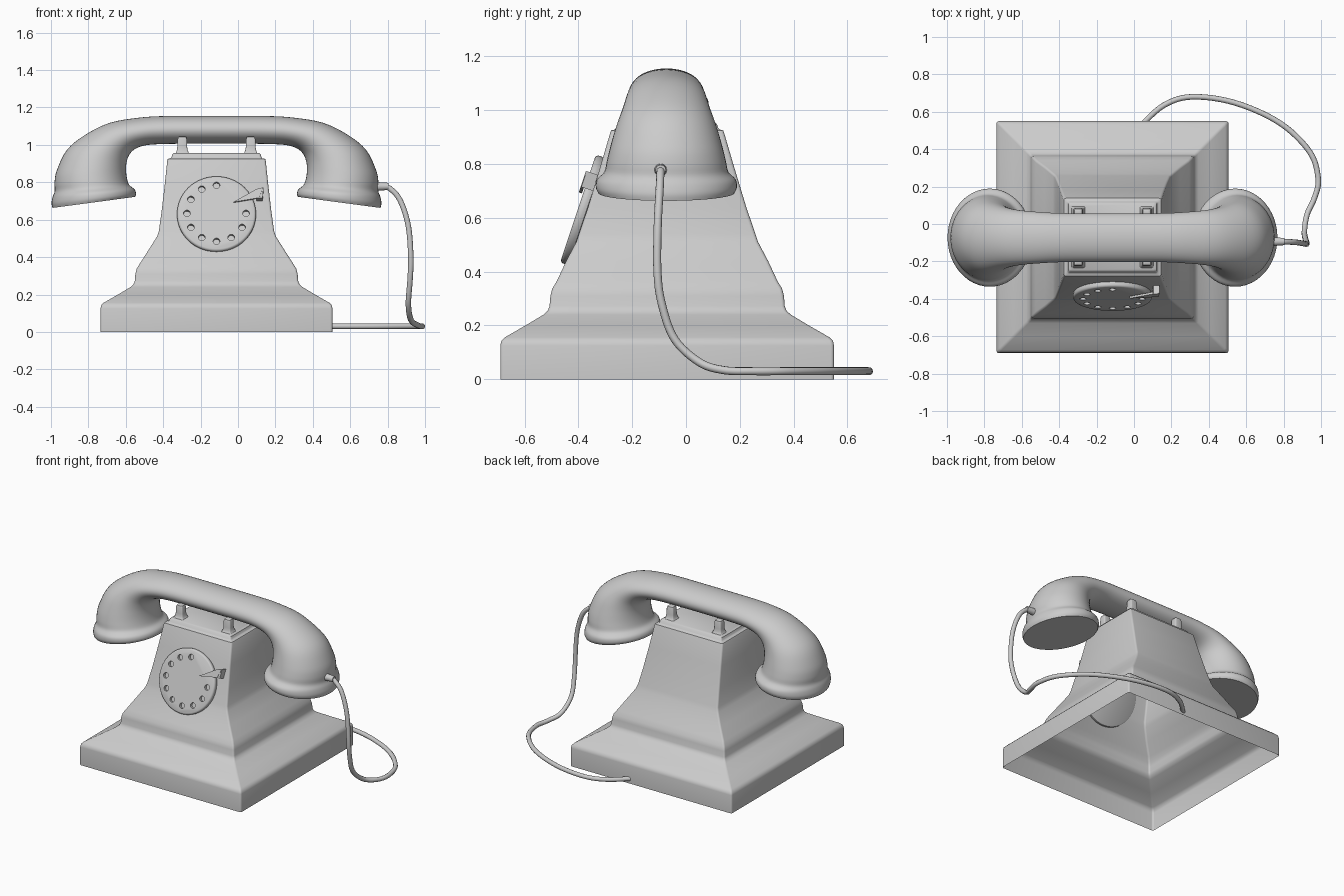
import bpy, bmesh
from math import sin, cos, pi, radians
from mathutils import Vector, Matrix

if "Cube" in bpy.data.objects:
    bpy.data.objects.remove(bpy.data.objects["Cube"])

CX, CY = -0.115, -0.07   # centre of the phone body


def finish(name, bm, angle=38):
    bmesh.ops.recalc_face_normals(bm, faces=bm.faces)
    me = bpy.data.meshes.new(name)
    bm.to_mesh(me)
    bm.free()
    ob = bpy.data.objects.new(name, me)
    bpy.context.collection.objects.link(ob)
    smooth(ob, angle)
    return ob


def smooth(ob, angle=38):
    bpy.ops.object.select_all(action='DESELECT')
    ob.select_set(True)
    bpy.context.view_layer.objects.active = ob
    bpy.ops.object.shade_smooth_by_angle(angle=radians(angle))


def loft(name, rings, start=True, end=True, angle=38):
    bm = bmesh.new()
    rows = [[bm.verts.new(p) for p in r] for r in rings]
    for a, b in zip(rows, rows[1:]):
        for i in range(len(a)):
            j = (i + 1) % len(a)
            bm.faces.new((a[i], a[j], b[j], b[i]))
    if start:
        bm.faces.new(rows[0])
    if end:
        bm.faces.new(rows[-1])
    return finish(name, bm, angle)


def rect(cx, cy, hx, hy, z, r=0.012):
    pts = []
    for k, (sx, sy) in enumerate([(1, 1), (-1, 1), (-1, -1), (1, -1)]):
        for s in range(4):
            a = (k + s / 3) * pi / 2
            pts.append((cx + sx * (hx - r) + r * cos(a),
                        cy + sy * (hy - r) + r * sin(a), z))
    return pts


def catmull(rows, steps):
    out = []
    for i in range(len(rows) - 1):
        p0, p1, p2, p3 = (rows[max(0, min(len(rows) - 1, i + k))] for k in (-1, 0, 1, 2))
        for s in range(steps):
            t = s / steps
            out.append([0.5 * (2 * b + (c - a) * t + (2 * a - 5 * b + 4 * c - d) * t * t
                               + (3 * b - a - 3 * c + d) * t ** 3)
                        for a, b, c, d in zip(p0, p1, p2, p3)])
    return out + [list(rows[-1])]


# Body: stepped square profile (half x, half y, z), open underneath
body = [(.62, .62, 0), (.62, .62, .125), (.616, .616, .143), (.603, .603, .156),
        (.53, .53, .198), (.46, .46, .24), (.444, .444, .254), (.437, .437, .272),
        (.434, .434, .31), (.427, .427, .337), (.41, .41, .365), (.362, .375, .44),
        (.318, .338, .51), (.308, .328, .54), (.294, .294, .64), (.277, .25, .785),
        (.263, .211, .918), (.26, .208, .925), (.245, .195, .928), (.240, .19, .934),
        (.236, .184, .95), (.228, .176, .956)]
loft("body", [rect(CX, CY, *p) for p in body], start=False)

# Cradle prongs with flared feet
for sx in (-1, 1):
    for sy in (-1, 1):
        prong = [(.042, .95), (.034, .958), (.029, .972), (.026, .99),
                 (.025, 1.03), (.021, 1.042), (.014, 1.046)]
        loft("cradle_prong", [rect(CX + sx * .183, CY + sy * .13, h, h * .95, z, .008)
                              for h, z in prong])

# Handset: elliptical rings (outer x, outer z, inner x, inner z, half depth)
half = [(.877, .663, .436, .722, .253), (.882, .688, .430, .738, .262),
        (.876, .722, .438, .762, .258), (.865, .754, .466, .786, .231),
        (.866, .800, .479, .823, .221), (.853, .866, .484, .872, .207),
        (.800, .973, .479, .914, .185), (.703, 1.053, .463, .952, .163),
        (.570, 1.118, .430, .981, .147), (.409, 1.146, .372, .999, .137),
        (.275, 1.154, .275, 1.005, .131), (.1, 1.155, .1, 1.007, .13)]
full = [(-a, b, -c, d, h) for a, b, c, d, h in half] + half[::-1]
rings = []
for ox, oz, ix, iz, hy in catmull(full, 4):
    mid = Vector((CX + (ox + ix) / 2, CY - .003, (oz + iz) / 2))
    u = Vector(((ox - ix) / 2, 0, (oz - iz) / 2))
    rings.append([mid + u * cos(2 * pi * k / 48) + Vector((0, hy * sin(2 * pi * k / 48), 0))
                  for k in range(48)])
loft("handset", rings, angle=45)

# Rotary dial with ten finger holes, tilted onto the front slope
TILT = Matrix.Translation((CX, -.388, .63)) @ Matrix.Rotation(radians(71.6), 4, 'X')


def disc(r, z):
    return [TILT @ Vector((r * cos(2 * pi * k / 64), r * sin(2 * pi * k / 64), z))
            for k in range(64)]


dial = loft("dial", [disc(r, z) for r, z in
                     [(.2, -.022), (.208, -.018), (.211, -.008), (.211, .004), (.207, .011), (.2, .014)]])
bm = bmesh.new()
for k in range(10):
    a = radians(90 + 30 * k)
    m = TILT @ Matrix.Translation((.158 * cos(a), .158 * sin(a), .012))
    bmesh.ops.create_cone(bm, cap_ends=True, segments=20, radius1=.018, radius2=.018,
                          depth=.036, matrix=m)
cutter = finish("hole_cutter", bm)
cutter.hide_render = True
mod = dial.modifiers.new("holes", 'BOOLEAN')
mod.operation, mod.object, mod.solver = 'DIFFERENCE', cutter, 'EXACT'
bpy.context.view_layer.objects.active = dial
bpy.ops.object.modifier_apply(modifier=mod.name)
bpy.data.objects.remove(cutter)
smooth(dial)

# Finger stop: pointed blade over the dial plus a bent foot to the body
blade = [(.09, .058), (.228, .082), (.25, .14), (.215, .132)]
foot = [(.214, .08), (.246, .08), (.252, .142), (.218, .134)]
for name, pts, z0, z1 in (("finger_stop", blade, .018, .03),
                          ("finger_stop_foot", foot, -.04, .028)):
    loft(name, [[TILT @ Vector((x, y, z)) for x, y in pts] for z in (z0, z1)])

# Plug where the cord leaves the handset
bm = bmesh.new()
bmesh.ops.create_cone(bm, cap_ends=True, segments=24, radius1=.026, radius2=.019, depth=.1,
                      matrix=Matrix.Translation((.755, -.094, .778)) @ Matrix.Rotation(pi / 2, 4, 'Y'))
finish("cord_plug", bm)

# Cord from the handset down to the ground and round to the back of the base
path = [(.77, -.094, .778), (.81, -.095, .768), (.866, -.098, .705), (.91, -.105, .57),
        (.924, -.106, .40), (.92, -.09, .28), (.911, -.043, .15), (.925, .05, .063),
        (.965, .14, .034), (.985, .24, .03), (.94, .385, .03), (.78, .54, .03),
        (.54, .648, .03), (.31, .68, .03), (.16, .635, .03), (.04, .53, .03)]
cu = bpy.data.curves.new("cord", 'CURVE')
cu.dimensions = '3D'
cu.bevel_depth, cu.bevel_resolution, cu.use_fill_caps = .015, 3, True
sp = cu.splines.new('POLY')
pts = catmull(path, 6)
sp.points.add(len(pts) - 1)
for p, co in zip(sp.points, pts):
    p.co = (*co, 1)
sp.use_smooth = True
bpy.context.collection.objects.link(bpy.data.objects.new("cord", cu))
